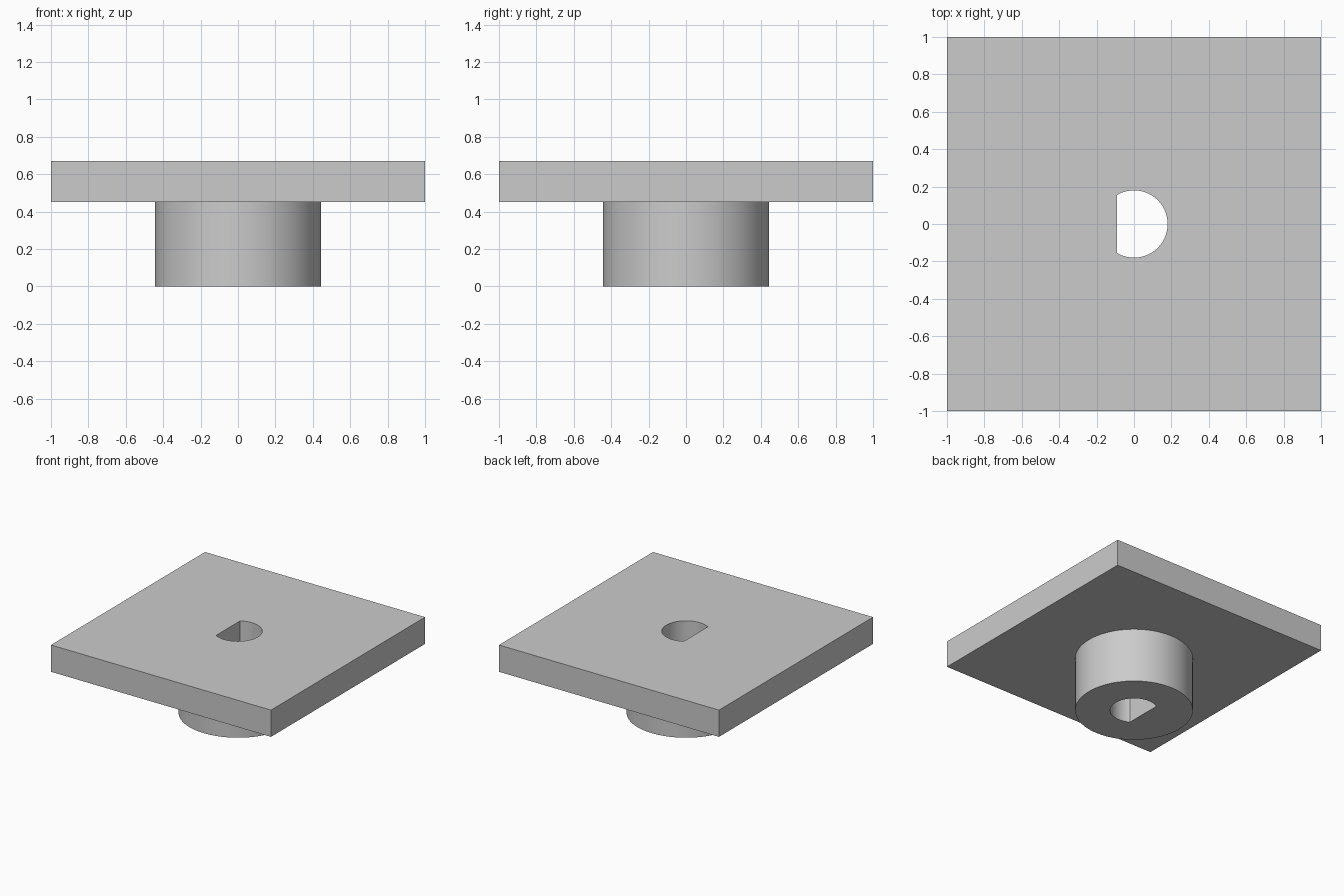
import bpy
import bmesh
from math import acos, cos, pi, sin

cube = bpy.data.objects.get("Cube")
if cube:
    bpy.data.objects.remove(cube, do_unlink=True)

HUB_BASE, PLATE_BASE, PLATE_TOP = 0.0, 0.45, 0.67
HUB_RADIUS, BORE_RADIUS, FLAT_X = 0.443, 0.18, -0.09

grey = bpy.data.materials.new("light grey")
grey.use_nodes = True
colour = (0.6, 0.6, 0.6, 1)
grey.diffuse_color = colour
grey.node_tree.nodes["Principled BSDF"].inputs["Base Color"].default_value = colour

bm = bmesh.new()


def arc(radius, start, end, count):
    step = (end - start) / count
    return [(radius * cos(start + i * step), radius * sin(start + i * step))
            for i in range(count + 1)]


def ring(points, z):
    """Closed loop of edges at one height."""
    verts = [bm.verts.new((x, y, z)) for x, y in points]
    return [bm.edges.new((a, b)) for a, b in zip(verts, verts[1:] + verts[:1])]


def wall(lower, upper):
    bmesh.ops.bridge_loops(bm, edges=lower + upper)


def cap(outer, inner):
    """Flat face with a hole in it."""
    bmesh.ops.triangle_fill(bm, edges=outer + inner, use_beauty=True)


# Profiles: square plate, round hub and D-shaped bore
square = [(-1, -1), (1, -1), (1, 1), (-1, 1)]
circle = arc(HUB_RADIUS, 0, 2 * pi, 96)[:-1]
flat_angle = acos(FLAT_X / BORE_RADIUS)
d_shape = arc(BORE_RADIUS, -flat_angle, flat_angle, 64)

hub_bottom, hub_top = ring(circle, HUB_BASE), ring(circle, PLATE_BASE)
plate_bottom, plate_top = ring(square, PLATE_BASE), ring(square, PLATE_TOP)
bore_bottom, bore_top = ring(d_shape, HUB_BASE), ring(d_shape, PLATE_TOP)

# Side walls, then the three flat faces between them
wall(hub_bottom, hub_top)
wall(plate_bottom, plate_top)
wall(bore_bottom, bore_top)
cap(hub_bottom, bore_bottom)
cap(plate_bottom, hub_top)
cap(plate_top, bore_top)
bmesh.ops.recalc_face_normals(bm, faces=bm.faces[:])

mesh = bpy.data.meshes.new("plate_with_hub")
bm.to_mesh(mesh)
bm.free()
mesh.materials.append(grey)
plate = bpy.data.objects.new("plate_with_hub", mesh)
bpy.context.collection.objects.link(plate)

# Smooth round walls, crisp edges
bpy.ops.object.select_all(action="DESELECT")
plate.select_set(True)
bpy.context.view_layer.objects.active = plate
bpy.ops.object.shade_smooth_by_angle(angle=pi / 6)
